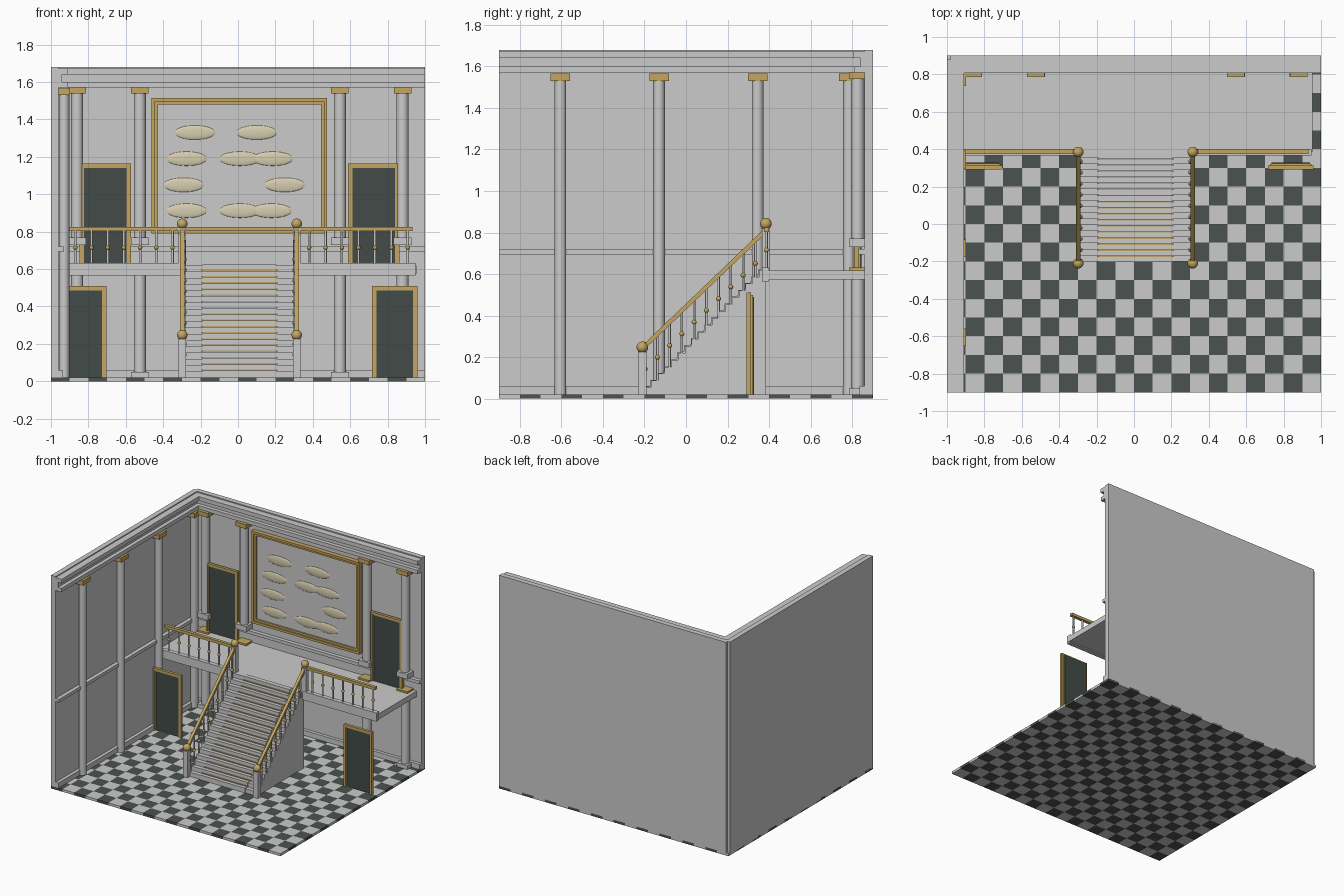
import bpy, bmesh, math
from mathutils import Matrix, Vector

if "Cube" in bpy.data.objects:
    bpy.data.objects.remove(bpy.data.objects["Cube"])


def material(name, c):
    m = bpy.data.materials.new(name)
    m.diffuse_color = (*c, 1)
    m.use_nodes = True
    m.node_tree.nodes["Principled BSDF"].inputs["Base Color"].default_value = m.diffuse_color
    return m


GOLD = material("gold", (0.55, 0.38, 0.12))
DARK = material("dark_tile", (0.07, 0.085, 0.08))
DOOR = material("door_dark", (0.055, 0.07, 0.065))
CREAM = material("cream", (0.68, 0.62, 0.44))


def finish(name, bm, mat=None, smooth=False):
    bmesh.ops.recalc_face_normals(bm, faces=bm.faces)
    me = bpy.data.meshes.new(name)
    bm.to_mesh(me)
    bm.free()
    ob = bpy.data.objects.new(name, me)
    bpy.context.collection.objects.link(ob)
    if mat:
        me.materials.append(mat)
    if smooth:
        bpy.ops.object.select_all(action='DESELECT')
        ob.select_set(True)
        bpy.context.view_layer.objects.active = ob
        bpy.ops.object.shade_smooth_by_angle(angle=math.radians(40))
    return ob


def add_box(bm, x0, x1, y0, y1, z0, z1):
    m = Matrix.Translation(((x0 + x1) / 2, (y0 + y1) / 2, (z0 + z1) / 2))
    bmesh.ops.create_cube(bm, size=1, matrix=m @ Matrix.Diagonal((x1 - x0, y1 - y0, z1 - z0, 1)))


def boxes(name, dims, mat=None):
    bm = bmesh.new()
    for d in dims:
        add_box(bm, *d)
    return finish(name, bm, mat)


def rods(name, items, mat=None, seg=20):
    # each item: x, y, z0, z1, radius
    bm = bmesh.new()
    for x, y, z0, z1, r in items:
        bmesh.ops.create_cone(bm, cap_ends=True, segments=seg, radius1=r, radius2=r, depth=z1 - z0,
                              matrix=Matrix.Translation((x, y, (z0 + z1) / 2)))
    return finish(name, bm, mat, True)


def balls(name, items, mat, seg=16):
    # each item: centre and three radii
    bm = bmesh.new()
    for c, r in items:
        bmesh.ops.create_uvsphere(bm, u_segments=seg, v_segments=seg // 2 + 2, radius=1,
                                  matrix=Matrix.Translation(c) @ Matrix.Diagonal((*r, 1)))
    return finish(name, bm, mat, True)


def prism(name, pts, x0, x1, mat=None):
    # (y, z) profile extruded along x
    bm = bmesh.new()
    f = bm.faces.new([bm.verts.new((x0, y, z)) for y, z in pts])
    g = bmesh.ops.extrude_face_region(bm, geom=[f])
    bmesh.ops.translate(bm, vec=(x1 - x0, 0, 0),
                        verts=[v for v in g["geom"] if isinstance(v, bmesh.types.BMVert)])
    return finish(name, bm, mat)


def frame(name, x0, x1, y0, y1, z0, z1, w, mat, bottom=False):
    d = [(x0, x0 + w, y0, y1, z0, z1), (x1 - w, x1, y0, y1, z0, z1),
         (x0 + w, x1 - w, y0, y1, z1 - w, z1)]
    if bottom:
        d.append((x0 + w, x1 - w, y0, y1, z0, z0 + w))
    return boxes(name, d, mat)


# chequered floor
tiles = [[], []]
for i in range(20):
    for j in range(18):
        x, y = -1 + i * 0.1, -0.9 + j * 0.1
        tiles[(i + j) % 2].append((x, x + 0.1, y, y + 0.1, 0, 0.02))
boxes("floor_dark_tiles", tiles[0], DARK)
boxes("floor_light_tiles", tiles[1])

# two walls with their mouldings
boxes("back_wall", [(-0.98, 1, 0.86, 0.9, 0.01, 1.68)])
boxes("left_wall", [(-1, -0.96, -0.9, 0.88, 0.01, 1.68)])
for name, z0, z1, d in [("skirting", 0.02, 0.06, 0.025), ("middle_moulding", 0.695, 0.72, 0.03),
                        ("lower_cornice", 1.57, 1.60, 0.05), ("frieze", 1.60, 1.64, 0.02),
                        ("upper_cornice", 1.64, 1.672, 0.052)]:
    boxes(name, [(-0.96, 1, 0.86 - d, 0.86, z0, z1), (-0.96, -0.96 + d, -0.9, 0.86 - d, z0, z1)])

# columns on the back wall in two storeys, side columns in one
bx, by = (-0.86, -0.525, 0.545, 0.88), 0.827
sy, sx = (-0.605, -0.13, 0.345, 0.785), -0.93
rods("back_columns", [(x, by, a, b, 0.032) for x in bx for a, b in ((0.05, 0.6), (0.77, 1.54))], seg=24)
rods("side_columns", [(sx, y, 0.02, 1.53, 0.028) for y in sy], seg=24)
boxes("column_bases", [(x - 0.048, x + 0.048, 0.785, 0.86, a, b)
                       for x in bx for a, b in ((0.02, 0.05), (0.73, 0.77))])
boxes("column_capitals", [(x - 0.047, x + 0.047, 0.785, 0.86, a, b)
                          for x in bx for a, b in ((0.6, 0.632), (1.54, 1.573))], GOLD)
boxes("side_capitals", [(-0.96, -0.897, y - 0.047, y + 0.047, 1.53, 1.566) for y in sy], GOLD)

# doors: upper pair on the wall, lower pair under the landing
for tag, cx, hw, y, z0, z1 in [("upper_left", -0.71, 0.138, 0.81, 0.62, 1.165),
                               ("upper_right", 0.725, 0.138, 0.81, 0.62, 1.165),
                               ("lower_left", -0.825, 0.122, 0.292, 0.02, 0.51),
                               ("lower_right", 0.838, 0.122, 0.292, 0.02, 0.51)]:
    frame(tag + "_door_frame", cx - hw, cx + hw, y, y + 0.022, z0, z1, 0.016, GOLD)
    frame(tag + "_door_inner_frame", cx - hw + 0.012, cx + hw - 0.012, y + 0.006, y + 0.03,
          z0, z1 - 0.012, 0.012, GOLD)
    boxes(tag + "_door", [(cx - hw + 0.02, cx + hw - 0.02, y + 0.012, y + 0.036, z0, z1 - 0.02)], DOOR)

# large framed panel with oval clouds
frame("panel_outer_frame", -0.462, 0.477, 0.825, 0.86, 0.79, 1.515, 0.018, GOLD, True)
frame("panel_inner_frame", -0.446, 0.461, 0.835, 0.86, 0.806, 1.499, 0.018, GOLD, True)
boxes("panel", [(-0.43, 0.445, 0.845, 0.86, 0.82, 1.485)])
ovals = [(-0.23, 1.33), (0.10, 1.33), (-0.275, 1.19), (0.01, 1.19), (0.185, 1.19), (-0.29, 1.05),
         (0.25, 1.05), (-0.275, 0.912), (0.01, 0.912), (0.18, 0.912)]
balls("panel_ovals", [((x, 0.845, z), (0.108, 0.008, 0.038)) for x, z in ovals], CREAM, 24)

# landing and its front beam
boxes("landing", [(-0.96, 0.955, 0.385, 0.86, 0.574, 0.618)])
boxes("landing_beam", [(-0.92, -0.29, 0.365, 0.4, 0.565, 0.632), (0.305, 0.95, 0.365, 0.4, 0.565, 0.632)])

# staircase, runner and runner rods
N, Y0, Y1, Z0, Z1 = 18, -0.2, 0.385, 0.02, 0.62
dy, dz = (Y1 - Y0) / N, (Z1 - Z0) / N


def stair_profile(o):
    p = [(Y1, Z0), (Y0 - o, Z0)]
    for k in range(N):
        p += [(Y0 + k * dy - o, Z0 + (k + 1) * dz + o), (Y0 + (k + 1) * dy - o, Z0 + (k + 1) * dz + o)]
    p[-1] = (Y1, p[-1][1])
    return p


prism("staircase", stair_profile(0), -0.29, 0.305)
prism("stair_runner", stair_profile(0.004), -0.19, 0.205)
boxes("runner_rods", [(-0.195, 0.21, Y0 + k * dy - 0.009, Y0 + k * dy - 0.003,
                       Z0 + k * dz + 0.004, Z0 + k * dz + 0.01) for k in range(1, N)], GOLD)

# newel posts, sloping handrails and balusters
RX = (-0.298, 0.314)
boxes("newel_posts", [(x - 0.02, x + 0.02, a, b, c, d) for x in RX
                      for a, b, c, d in ((-0.23, -0.19, 0.02, 0.225), (0.367, 0.403, 0.6, 0.82))])
balls("newel_balls", [((x, y, z), (0.028,) * 3) for x in RX
                      for y, z in ((-0.21, 0.247), (0.385, 0.842))], GOLD, 20)
for side, x in zip(("left", "right"), RX):
    prism(side + "_stair_handrail", [(-0.21, 0.228), (0.385, 0.798), (0.385, 0.826), (-0.21, 0.256)],
          x - 0.011, x + 0.011, GOLD)
posts, beads = [], []
for x in RX:
    xi = x + (0.012 if x < 0 else -0.012)
    for k in range(10):
        y = -0.197 + k * 0.059
        top = 0.235 + (y + 0.21) * 0.958
        base = Z0 + (int((y - Y0 + 1e-6) / dy) + 1) * dz if y > Y0 else Z0
        posts.append((xi, y, base, top, 0.006))
        beads.append(((xi, y, top - 0.105), (0.012,) * 3))

# landing balustrade
for x0, x1 in ((-0.905, -0.298), (0.314, 0.93)):
    s = (x1 - x0) / 7
    for k in range(7):
        x = x0 + s * (k + 0.4 if x0 < 0 else k + 0.75)
        posts.append((x, 0.387, 0.625, 0.805, 0.007))
        beads.append(((x, 0.387, 0.715), (0.012,) * 3))
boxes("landing_handrails", [(-0.91, -0.298, 0.375, 0.4, 0.803, 0.825),
                            (0.314, 0.932, 0.375, 0.4, 0.803, 0.825)], GOLD)
rods("balusters", posts, None, 10)
balls("baluster_beads", beads, GOLD, 12)
